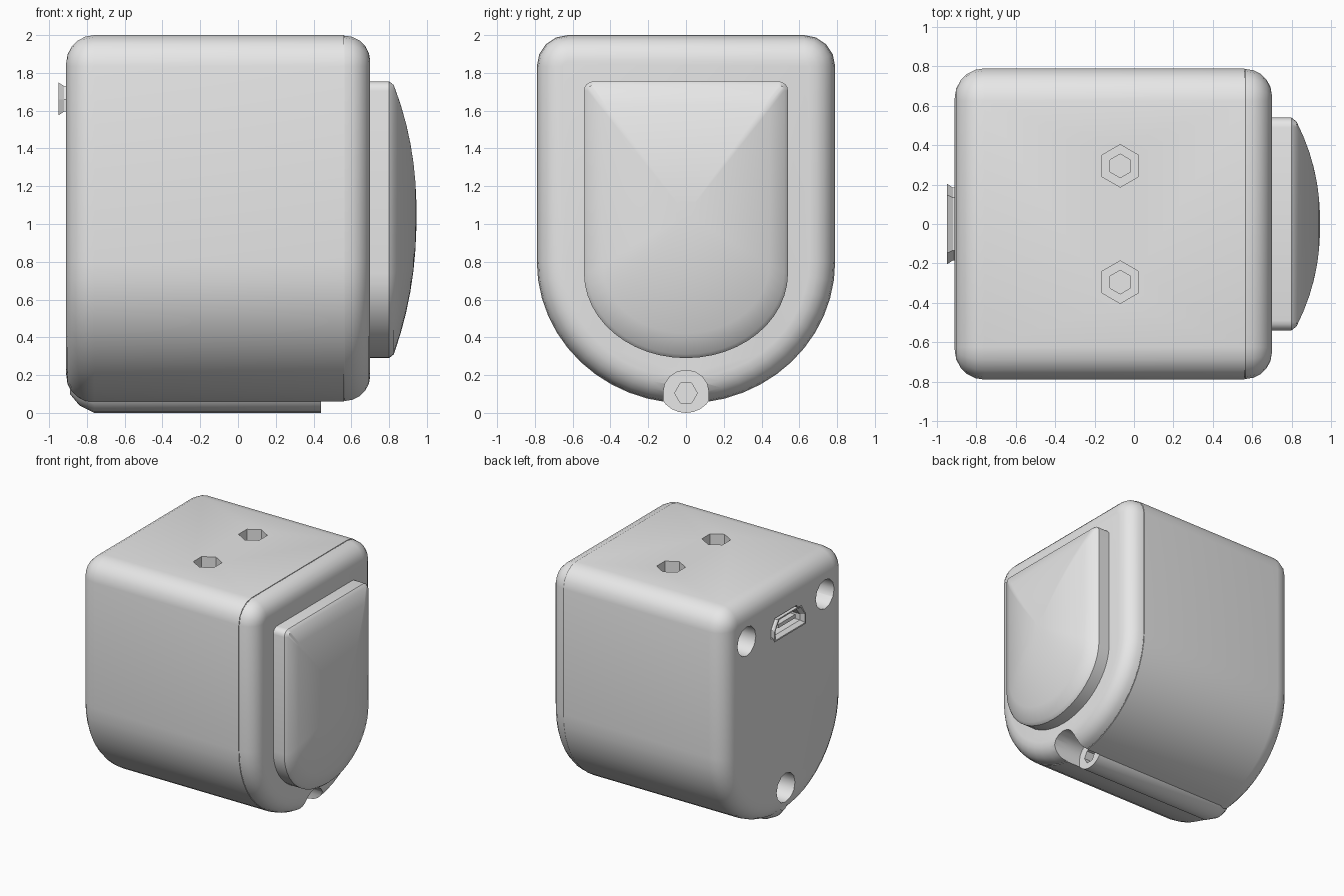
import bpy, bmesh
from math import sin, cos, pi, tau

if "Cube" in bpy.data.objects:
    bpy.data.objects.remove(bpy.data.objects["Cube"], do_unlink=True)

grey = bpy.data.materials.new("plain grey")
grey.use_nodes = True
grey.diffuse_color = (0.8, 0.8, 0.8, 1)
grey.node_tree.nodes["Principled BSDF"].inputs["Base Color"].default_value = (0.8, 0.8, 0.8, 1)


def outline(w, top, spring, bottom, r, d=0.0, steps=24):
    """Shield outline in (y, z): rounded top corners, elliptical bottom, inset by d."""
    w, top, bottom, r = w - d, top - d, bottom + d, max(r - d, 0.015)
    pts = []
    for side, start in ((1, 0), (-1, pi / 2)):
        for i in range(5):
            a = start + i * pi / 8
            pts.append((side * (w - r) + r * cos(a), top - r + r * sin(a)))
    for i in range(steps + 1):
        a = pi + i * pi / steps
        pts.append((w * cos(a), spring + (spring - bottom) * sin(a)))
    return pts


def circle(y, z, r, n):
    return [(y + r * cos(tau * i / n), z + r * sin(tau * i / n)) for i in range(n)]


def loft(name, sections, axis="x"):
    """Skin sections of (position, [(u, v), ...]) along an axis and cap both ends."""
    bm = bmesh.new()
    rings = []
    for t, pts in sections:
        rings.append([bm.verts.new((t, u, v) if axis == "x" else (u, v, t)) for u, v in pts])
    for a, b in zip(rings, rings[1:]):
        for i in range(len(a)):
            j = (i + 1) % len(a)
            bm.faces.new((a[i], a[j], b[j], b[i]))
    bm.faces.new(rings[0])
    bm.faces.new(rings[-1])
    bmesh.ops.recalc_face_normals(bm, faces=bm.faces)
    mesh = bpy.data.meshes.new(name)
    bm.to_mesh(mesh)
    bm.free()
    mesh.materials.append(grey)
    ob = bpy.data.objects.new(name, mesh)
    bpy.context.collection.objects.link(ob)
    return ob


def combine(target, tools, operation):
    """Bake boolean operations into the target; tools stay available."""
    for tool in tools:
        mod = target.modifiers.new("cut", "BOOLEAN")
        mod.operation, mod.solver, mod.object = operation, "EXACT", tool
    bpy.context.view_layer.update()
    graph = bpy.context.evaluated_depsgraph_get()
    mesh = bpy.data.meshes.new_from_object(target.evaluated_get(graph))
    target.modifiers.clear()
    target.data = mesh


def smooth(ob, angle=0.6):
    bpy.ops.object.select_all(action="DESELECT")
    ob.select_set(True)
    bpy.context.view_layer.objects.active = ob
    bpy.ops.object.shade_smooth_by_angle(angle=angle)


def body(d):
    return outline(0.79, 2.0, 0.8, 0.05, 0.165, d)


def fillet(x, direction, r=0.15, n=5):
    """Insets and positions of a quarter-round ending at x."""
    arc = [i * pi / 2 / n for i in range(n + 1)]
    return [(x - direction * r * (1 - sin(a)), r * (1 - cos(a))) for a in arc]


# Main shell with rounded back end
back = fillet(-0.91, -1)[::-1]
shell = loft("shell", [(x, body(d)) for x, d in back] + [(0.56, body(0))])

# Screw boss swelling along the underside
boss_ends = [(-0.89, 0.10), (-0.84, 0.04), (-0.76, 0), (0.56, 0)]
boss = loft("boss", [(x, circle(0, 0.15, 0.15 - d, 24)) for x, d in boss_ends])
combine(shell, [boss], "UNION")

# Lid with rounded outer edge
lid = loft("lid", [(0.55, body(0.005)), (0.562, body(0.005))]
           + [(x, body(d + 0.003)) for x, d in fillet(0.70, 1, 0.135)])

# Cutters: top screw sockets, rear holes, port opening, lid notch
cutters = []
for y in (-0.295, 0.295):
    for radius, floor in ((0.108, 1.88), (0.06, 1.7)):
        turn = [(-0.07 + v, y + u) for u, v in circle(0, 0, radius, 6)]
        cutters.append(loft("top_cutter", [(floor, turn), (2.1, turn)], "z"))
for y, z in ((-0.51, 1.69), (0.51, 1.69), (0, 0.29)):
    hole = circle(y, z, 0.12, 12)
    cutters.append(loft("rear_cutter", [(-1.0, hole), (-0.65, hole)]))


def port(grow):
    half = [(0.18, 1.60), (0.18, 1.66), (0.13, 1.725)]
    ring = half + [(-y, z) for y, z in reversed(half)]
    return [(y * (1 + grow / 0.18), 1.663 + (z - 1.663) * (1 + grow / 0.065)) for y, z in ring]


cutters.append(loft("port_cutter", [(-1.0, port(0.015)), (-0.72, port(0.015))]))
slot = outline(0.12, 0.225, 0.0, -0.1, 0.115)
notch = loft("notch_cutter", [(0.44, slot), (0.9, slot)])
bore = circle(0, 0.105, 0.06, 6)
cutters += [notch, loft("bore_cutter", [(0.2, bore), (0.6, bore)])]
combine(shell, cutters, "DIFFERENCE")
combine(lid, [notch], "DIFFERENCE")
for ob in cutters + [boss]:
    bpy.data.objects.remove(ob, do_unlink=True)

# Domed front panel
def panel(d):
    return outline(0.54, 1.755, 0.74, 0.29, 0.05, d)


def scaled(s):
    return [(y * s, 1.05 + (z - 1.05) * s) for y, z in panel(0.02)]


dome = [(0.825 + 0.12 * (1 - s ** 2.2), scaled(s)) for s in (1, 0.85, 0.7, 0.55, 0.4, 0.25, 0.1)]
front_panel = loft("domed_panel", [(0.69, panel(0)), (0.80, panel(0))] + dome)

# Connector: flared metal cup with a tongue inside
connector = loft("port_shell", [(-0.74, port(0.005)), (-0.92, port(0.005)), (-0.95, port(0.025)),
                                (-0.95, port(0.013)), (-0.92, port(-0.01)), (-0.80, port(-0.01))])
tongue_shape = [(-0.11, 1.65), (0.11, 1.65), (0.11, 1.68), (-0.11, 1.68)]
tongue = loft("port_tongue", [(-0.92, tongue_shape), (-0.78, tongue_shape)])

for ob in (shell, lid, front_panel):
    smooth(ob)
